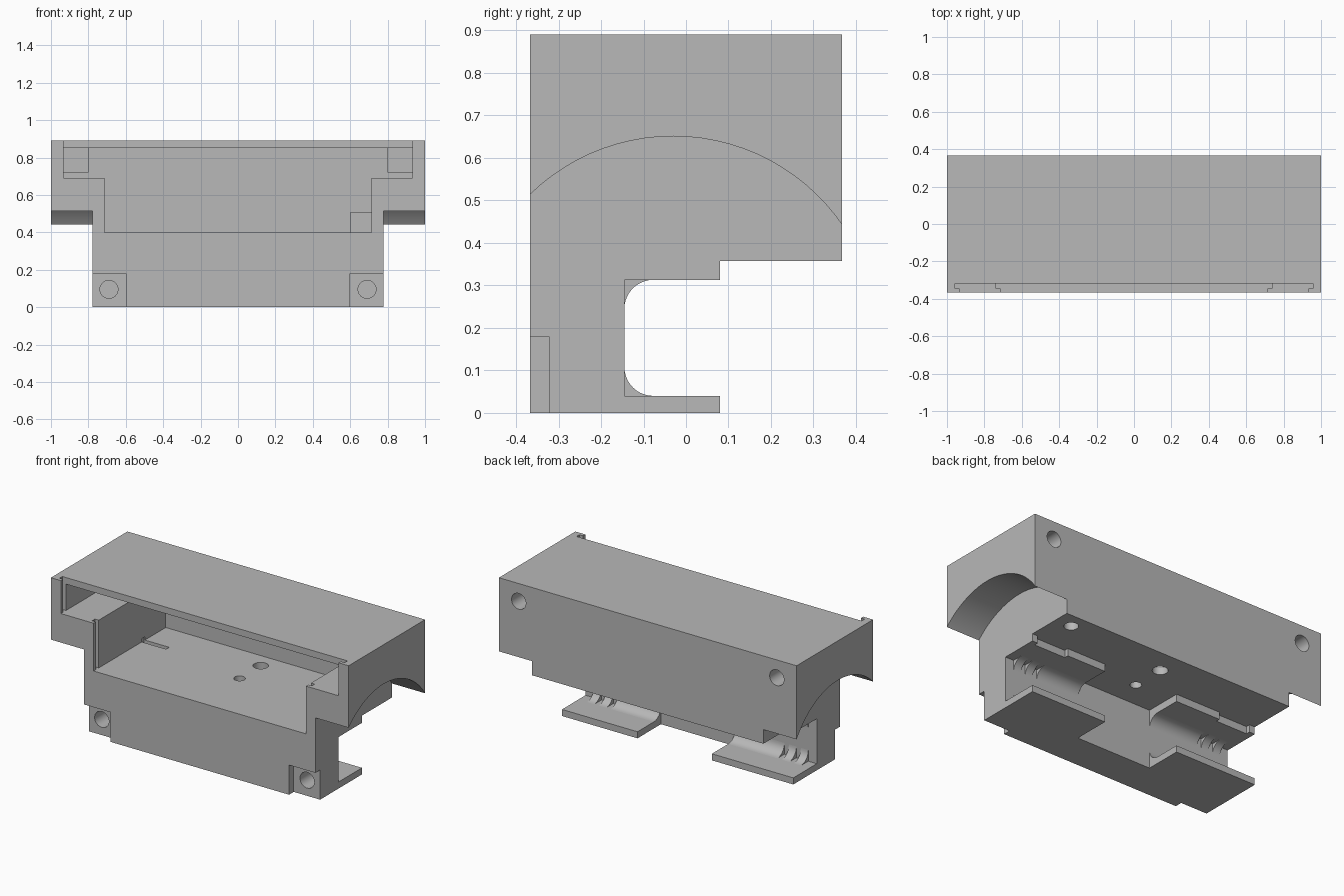
import bpy, bmesh, math
from mathutils import Matrix

cube = bpy.data.objects.get("Cube")
if cube:
    bpy.data.objects.remove(cube, do_unlink=True)

grey = bpy.data.materials.new("plain grey")
grey.use_nodes = True
grey.diffuse_color = (0.48, 0.48, 0.48, 1)
grey.node_tree.nodes["Principled BSDF"].inputs["Base Color"].default_value = grey.diffuse_color


def finish(name, bm):
    bmesh.ops.recalc_face_normals(bm, faces=bm.faces)
    mesh = bpy.data.meshes.new(name)
    bm.to_mesh(mesh)
    bm.free()
    mesh.materials.append(grey)
    ob = bpy.data.objects.new(name, mesh)
    bpy.context.scene.collection.objects.link(ob)
    return ob


def prism(name, profile, x0, x1):
    """Extrude a (y, z) profile along x."""
    bm = bmesh.new()
    face = bm.faces.new([bm.verts.new((x0, y, z)) for y, z in profile])
    new = bmesh.ops.extrude_face_region(bm, geom=[face])["geom"]
    bmesh.ops.translate(bm, vec=(x1 - x0, 0, 0),
                        verts=[v for v in new if isinstance(v, bmesh.types.BMVert)])
    return finish(name, bm)


def box(name, x0, x1, y0, y1, z0, z1):
    return prism(name, [(y0, z0), (y1, z0), (y1, z1), (y0, z1)], x0, x1)


def rod(name, centre, radius, length, along_y=False):
    bm = bmesh.new()
    turn = Matrix.Rotation(math.pi / 2, 4, "X") if along_y else Matrix()
    bmesh.ops.create_cone(bm, cap_ends=True, segments=40, radius1=radius, radius2=radius,
                          depth=length, matrix=Matrix.Translation(centre) @ turn)
    return finish(name, bm)


def combine(target, tools, operation="DIFFERENCE"):
    """Apply boolean tools to the target, then remove the tools."""
    for tool in tools:
        tool.hide_render = True
        mod = target.modifiers.new("boolean", "BOOLEAN")
        mod.operation, mod.solver, mod.object = operation, "EXACT", tool
    bpy.context.view_layer.update()
    graph = bpy.context.evaluated_depsgraph_get()
    mesh = bpy.data.meshes.new_from_object(target.evaluated_get(graph))
    target.modifiers.clear()
    target.data = mesh
    for tool in tools:
        bpy.data.objects.remove(tool, do_unlink=True)


FRONT, BACK, TOP, WALL = -0.367, 0.367, 0.89, -0.145
UNDER, FLOOR, CEIL, INNER = 0.357, 0.40, 0.85, 0.325

# Housing: upper case with the lower front block
housing = prism("housing", [(FRONT, 0), (WALL, 0), (WALL, UNDER), (BACK, UNDER),
                            (BACK, TOP), (FRONT, TOP)], -1, 1)

# Arched undersides of the two ends
arch = [(-0.03 + 0.483 * math.cos(a), 0.168 + 0.483 * math.sin(a))
        for a in (math.radians(10 + i * 4) for i in range(41))]
arch += [(-0.51, -0.2), (0.45, -0.2)]
cuts = [prism("arch_cutter", arch, *xs) for xs in ((-1.1, -0.777), (0.777, 1.1))]

# Stepped cavity, open at the front
cuts += [box("cavity_cutter", -0.713, 0.713, -0.5, INNER, FLOOR, CEIL),
         box("shelf_cutter", -0.933, 0.933, -0.5, INNER, 0.69, CEIL)]

# Sliding panel track, open at the top
for half, z in ((0.933, 0.69), (0.713, FLOOR)):
    cuts.append(box("track_mouth", -half, half, -0.5, -0.318, z, 1))
    cuts.append(box("track_groove", -half - 0.025, half + 0.025, -0.345, -0.318, z, 1))

# Recessed lower front corners
for side in (-1, 1):
    x0, x1 = sorted((side * 0.6, side * 0.9))
    cuts.append(box("corner_cutter", x0, x1, -0.5, -0.322, -0.1, 0.18))
combine(housing, cuts)

# Screw bosses inside the cavity
bosses = [box("floor_boss", 0.6, 0.73, 0.22, 0.34, 0.38, 0.505)]
for side in (-1, 1):
    x0, x1 = sorted((side * 0.8, side * 0.95))
    bosses.append(box("screw_boss", x0, x1, 0.15, 0.34, 0.72, 0.86))
combine(housing, bosses, "UNION")

# Screw holes, cable holes and floor slot
holes = [rod("floor_hole", (0, 0.218, 0.38), 0.043, 0.12),
         rod("small_floor_hole", (0, 0.015, 0.38), 0.032, 0.12),
         rod("boss_hole", (0.67, 0.275, 0.38), 0.04, 0.18),
         box("floor_slot", -0.72, -0.55, 0.095, 0.125, 0.38, 0.42)]
for side in (-1, 1):
    holes.append(rod("back_hole", (side * 0.867, 0.3, 0.782), 0.048, 0.22, True))
    holes.append(rod("front_hole", (side * 0.69, -0.3, 0.095), 0.048, 0.2, True))
combine(housing, holes)

# Clamp jaws: lower lips, upper rails and ribbed corner fillets
R = 0.068
parts = [housing]
for side, inner, word in ((1, 0.27, "left"), (-1, 0.23, "right")):
    def span(a, b):
        return sorted((side * a, side * b))
    parts.append(box(word + "_lower_lip", *span(inner, 0.777), WALL - 0.02, 0.08, 0, 0.04))
    rail = box(word + "_upper_rail", *span(inner, 0.777), WALL - 0.02, 0.08, 0.313, 0.365)
    combine(rail, [box("notch", *span(0.53, 0.74), 0.055, 0.1, 0.3, UNDER)])
    parts.append(rail)
    for z, up in ((0.04, 1), (0.313, -1)):
        curve = [(WALL + R - R * math.cos(a), z + up * (R - R * math.sin(a)))
                 for a in (math.pi / 2 * i / 10 for i in range(11))]
        for a, b in ((inner, 0.56), (0.59, 0.64), (0.67, 0.72)):
            parts.append(prism(word + "_jaw_fillet", curve + [(WALL, z)], *span(a, b)))

# Smooth the curved surfaces, keep edges sharp
bpy.ops.object.select_all(action="DESELECT")
for ob in parts:
    ob.select_set(True)
bpy.context.view_layer.objects.active = housing
bpy.ops.object.shade_smooth_by_angle(angle=math.radians(30))
